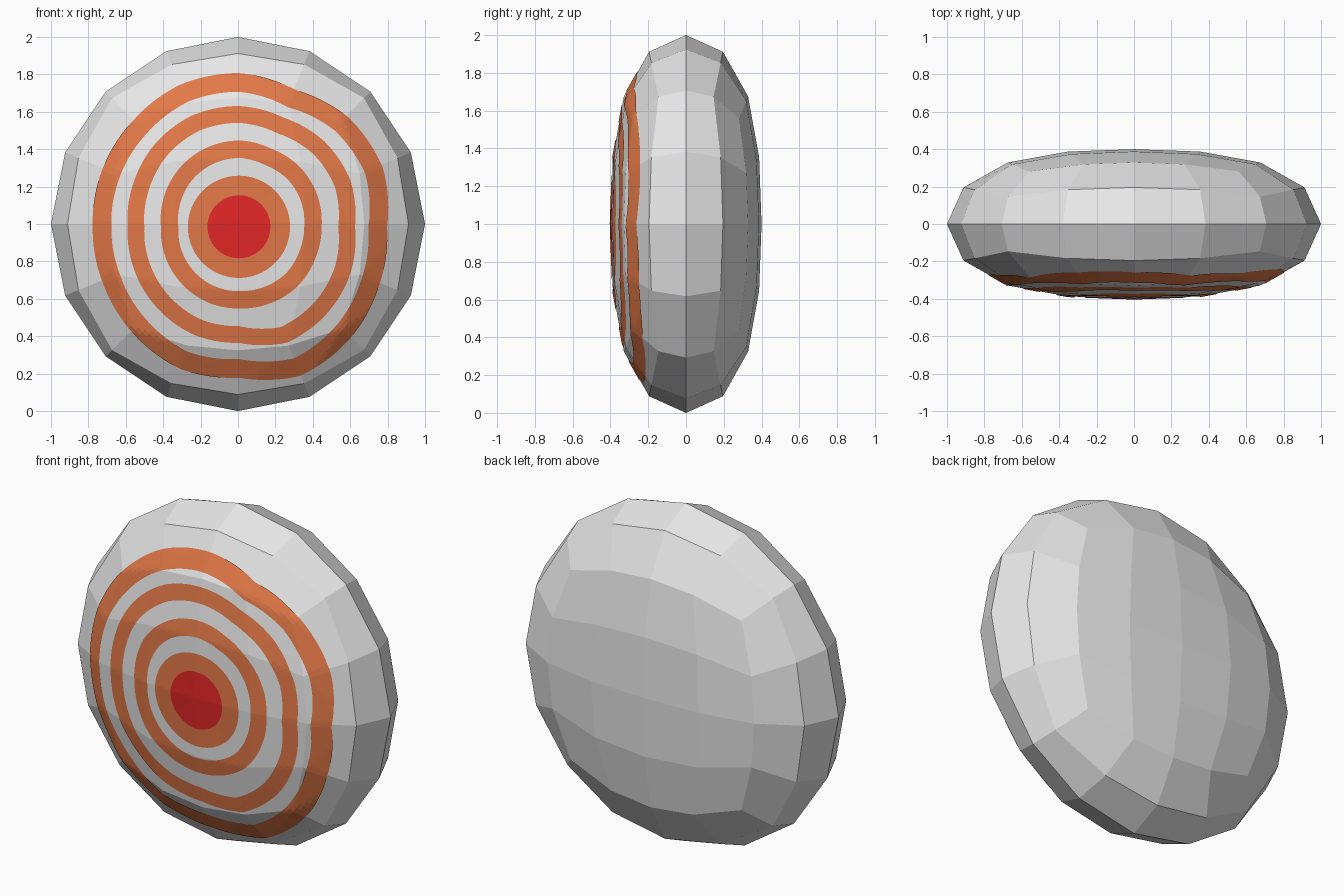
import bpy, bmesh, math
from mathutils import Vector
from mathutils.bvhtree import BVHTree

if "Cube" in bpy.data.objects:
    bpy.data.objects.remove(bpy.data.objects["Cube"])


def material(name, rgb):
    m = bpy.data.materials.new(name)
    m.diffuse_color = (*rgb, 1)
    m.use_nodes = True
    m.node_tree.nodes["Principled BSDF"].inputs["Base Color"].default_value = m.diffuse_color
    return m


def add_object(name, bm, mats):
    me = bpy.data.meshes.new(name)
    bm.to_mesh(me)
    ob = bpy.data.objects.new(name, me)
    for m in mats:
        me.materials.append(m)
    bpy.context.collection.objects.link(ob)
    return ob


grey = material("light_grey", (0.8, 0.8, 0.8))
orange = material("orange", (0.77, 0.19, 0.064))
red = material("red", (0.77, 0.02, 0.02))

# Shield body: a 4x4 cube-sphere, flattened front to back
bm = bmesh.new()
bmesh.ops.create_cube(bm, size=2)
bmesh.ops.subdivide_edges(bm, edges=bm.edges[:], cuts=3, use_grid_fill=True)
for v in bm.verts:
    d = Vector([math.tan(c * math.pi / 4) for c in v.co]).normalized()
    s = d.y
    k = 1 - 0.09 * s * s
    v.co = (d.x * k, 0.53 * s - 0.13 * s ** 3, 1 + d.z * k)
bmesh.ops.recalc_face_normals(bm, faces=bm.faces[:])
add_object("shield_body", bm, [grey])
bmesh.ops.triangulate(bm, faces=bm.faces[:])
surface = BVHTree.FromBMesh(bm)
bm.free()

# Hand-painted rings: middle radius in 16 directions, counter-clockwise from the right
OUTER = [.74, .78, .775, .74, .77, .77, .75, .74, .73, .735, .75, .77, .755, .81, .79, .76]
MIDDLE = [.575, .60, .60, .585, .60, .60, .585, .565, .55, .56, .57, .58, .575, .625, .615, .60]
INNER = [.395, .405, .41, .405, .415, .41, .40, .385, .37, .378, .385, .39, .39, .395, .40, .395]
STEPS = 144


def radius(table, a):
    t = a / (2 * math.pi) * len(table)
    i = int(t)
    f = t - i
    n = len(table)
    return table[i % n] * (1 - f) + table[(i + 1) % n] * f


def paint(name, mat, low, high, rows, lift=0.004):
    """Thin painted band between two radius functions, laid on the front surface."""
    bm = bmesh.new()
    grid = []
    for j in range(rows + 1):
        ring = []
        for i in range(STEPS):
            a = 2 * math.pi * i / STEPS
            r = low(a) + (high(a) - low(a)) * j / rows
            o = Vector((0.005 + r * math.cos(a), -2, 0.985 + r * math.sin(a)))
            hit, normal, _, _ = surface.ray_cast(o, Vector((0, 1, 0)))
            ring.append(bm.verts.new(hit + normal * lift))
        grid.append(ring)
    for j in range(rows):
        for i in range(STEPS):
            n = (i + 1) % STEPS
            bm.faces.new((grid[j][i], grid[j][n], grid[j + 1][n], grid[j + 1][i]))
    bmesh.ops.remove_doubles(bm, verts=bm.verts[:], dist=1e-5)
    bm.normal_update()
    bmesh.ops.reverse_faces(bm, faces=[f for f in bm.faces if f.normal.y > 0])
    add_object(name, bm, [mat])
    bm.free()


for name, table, width in (("outer_ring", OUTER, 0.1),
                           ("middle_ring", MIDDLE, 0.09),
                           ("inner_ring", INNER, 0.093)):
    paint(name, orange,
          lambda a: radius(table, a) - width / 2,
          lambda a: radius(table, a) + width / 2, 5)
paint("centre_ring", orange, lambda a: 0.168, lambda a: 0.273, 5)
paint("bullseye", red, lambda a: 0.0, lambda a: 0.168, 8)
